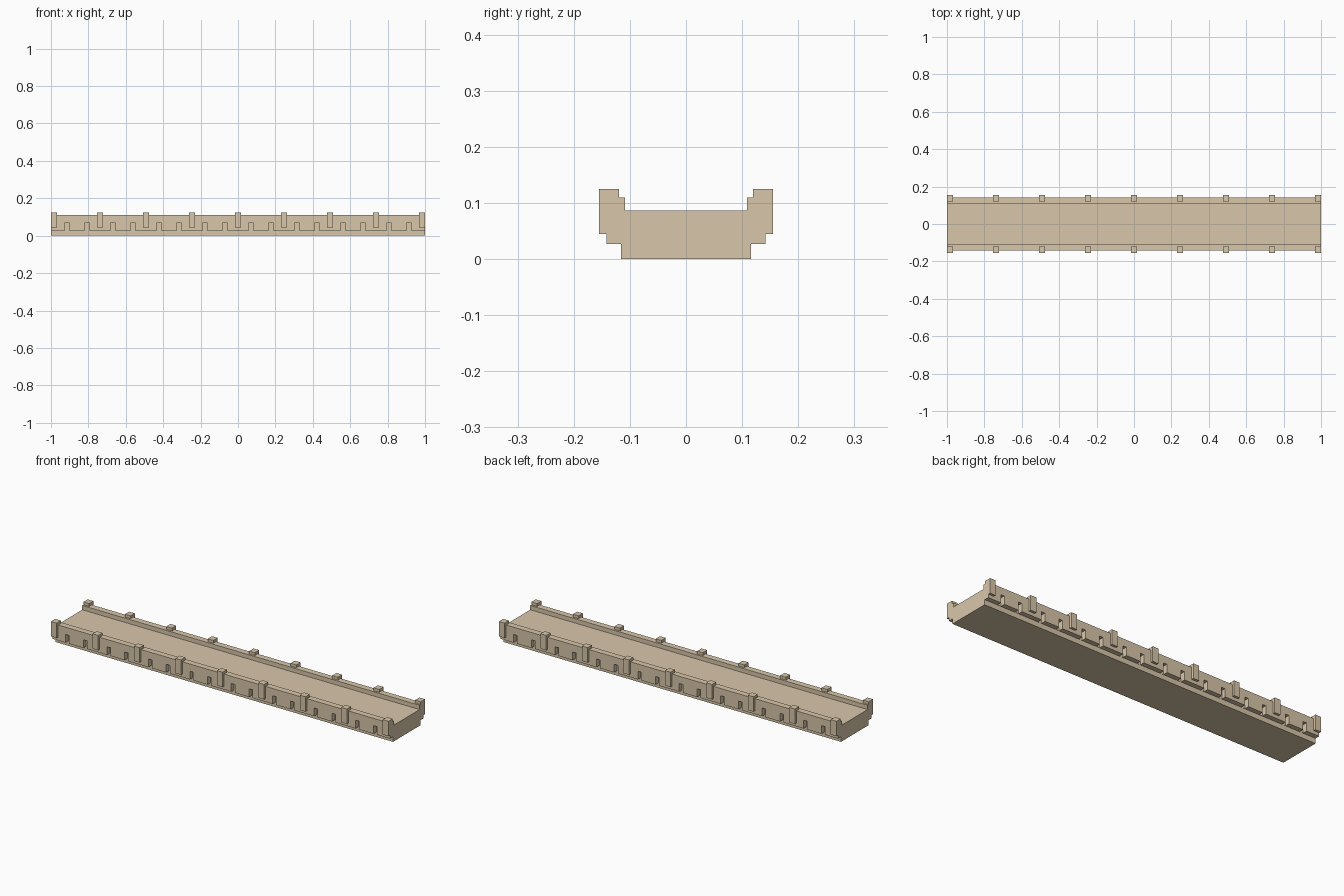
import bpy, bmesh
from mathutils import Matrix, Vector

if "Cube" in bpy.data.objects:
    bpy.data.objects.remove(bpy.data.objects["Cube"])

stone = bpy.data.materials.new("sandstone")
stone.diffuse_color = (0.69, 0.57, 0.40, 1)
stone.use_nodes = True
stone.node_tree.nodes["Principled BSDF"].inputs["Base Color"].default_value = stone.diffuse_color


def add_object(name, bm):
    bmesh.ops.recalc_face_normals(bm, faces=bm.faces[:])
    mesh = bpy.data.meshes.new(name)
    bm.to_mesh(mesh)
    bm.free()
    mesh.materials.append(stone)
    obj = bpy.data.objects.new(name, mesh)
    bpy.context.collection.objects.link(obj)
    return obj


def add_box(bm, x, y0, y1, z0, z1, width):
    center = Vector((x, (y0 + y1) / 2, (z0 + z1) / 2))
    size = Matrix.Diagonal((width, abs(y1 - y0), z1 - z0, 1))
    bmesh.ops.create_cube(bm, size=1, matrix=Matrix.Translation(center) @ size)


# Bridge span: stepped cross-section with parapets, swept along x
half = [(0.116, 0), (0.116, 0.027), (0.142, 0.027), (0.142, 0.11),
        (0.109, 0.11), (0.109, 0.087)]
profile = half + [(-y, z) for y, z in reversed(half)]
bm = bmesh.new()
face = bm.faces.new([bm.verts.new((-1, y, z)) for y, z in profile])
ext = bmesh.ops.extrude_face_region(bm, geom=[face], use_keep_orig=True)
bmesh.ops.translate(bm, vec=(2, 0, 0),
                    verts=[g for g in ext["geom"] if isinstance(g, bmesh.types.BMVert)])
span = add_object("bridge_span", bm)

# Slots along the lower edge of both parapets, two per bay
PITCH = 0.2458
bm = bmesh.new()
for side in (-1, 1):
    for bay in range(8):
        for offset in (-0.053, 0.053):
            add_box(bm, (bay - 3.5) * PITCH + offset,
                    side * 0.117, side * 0.17, 0.01, 0.071, 0.021)
cutter = add_object("slot_cutter", bm)
cutter.hide_render = True
cutter.hide_viewport = False
cut = span.modifiers.new("slots", 'BOOLEAN')
cut.operation = 'DIFFERENCE'
cut.solver = 'EXACT'
cut.object = cutter
bpy.context.view_layer.objects.active = span
span.select_set(True)
bpy.ops.object.modifier_apply(modifier=cut.name)
bpy.data.objects.remove(cutter)

# Parapet posts between the bays
bm = bmesh.new()
for side in (-1, 1):
    for i in range(-4, 5):
        add_box(bm, i * PITCH, side * 0.119, side * 0.155, 0.045, 0.125, 0.0336)
add_object("parapet_posts", bm)
